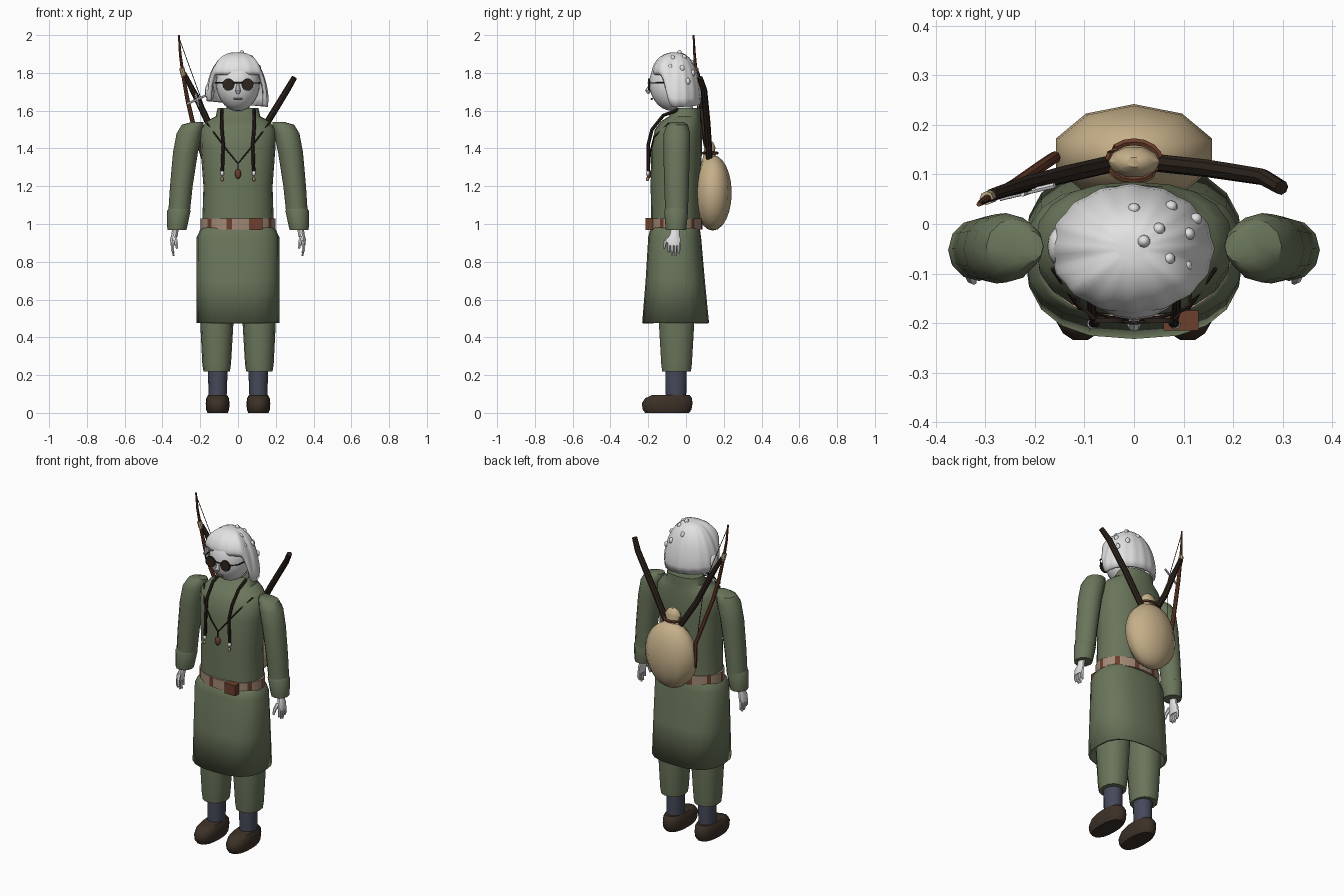
import bpy, bmesh, math
from mathutils import Vector

if "Cube" in bpy.data.objects:
    bpy.data.objects.remove(bpy.data.objects["Cube"])

def mat(name, r, g, b):
    m = bpy.data.materials.new(name)
    m.diffuse_color = (r, g, b, 1)
    m.use_nodes = True
    m.node_tree.nodes["Principled BSDF"].inputs["Base Color"].default_value = m.diffuse_color
    return m

GREEN = mat("coat green", 0.145, 0.18, 0.105)
WHITE = mat("pale white", 0.76, 0.76, 0.76)
TAN = mat("pack tan", 0.56, 0.43, 0.25)
BOOT = mat("boot brown", 0.045, 0.03, 0.02)
SOCK = mat("sock blue", 0.06, 0.066, 0.1)
LEATHER = mat("leather brown", 0.15, 0.05, 0.025)
BELT = mat("belt beige", 0.36, 0.25, 0.18)
DARK = mat("dark wood", 0.026, 0.017, 0.012)

def finish(name, bm, mats, angle=40):
    bmesh.ops.recalc_face_normals(bm, faces=bm.faces)
    me = bpy.data.meshes.new(name)
    bm.to_mesh(me)
    bm.free()
    for m in mats:
        me.materials.append(m)
    ob = bpy.data.objects.new(name, me)
    bpy.context.collection.objects.link(ob)
    bpy.context.view_layer.objects.active = ob
    ob.select_set(True)
    bpy.ops.object.shade_smooth_by_angle(angle=math.radians(angle))
    ob.select_set(False)
    return ob

def skin(bm, rings, close_start=True, close_end=True):
    n = len(rings[0])
    for a, b in zip(rings, rings[1:]):
        for i in range(n):
            j = (i + 1) % n
            bm.faces.new((a[i], a[j], b[j], b[i]))
    if close_start:
        bm.faces.new(rings[0])
    if close_end:
        bm.faces.new(rings[-1])

def loft(name, sections, m, n=16, power=2.0, caps=True, wall=0):
    """Stack of rounded sections: (centre x, centre y, z, radius x, radius y)."""
    bm = bmesh.new()
    rings = []
    for cx, cy, z, rx, ry in sections:
        ring = []
        for i in range(n):
            a = 2 * math.pi * i / n
            c, s = math.cos(a), math.sin(a)
            x = math.copysign(abs(c) ** (2 / power), c)
            y = math.copysign(abs(s) ** (2 / power), s)
            ring.append(bm.verts.new((cx + rx * x, cy + ry * y, z)))
        rings.append(ring)
    skin(bm, rings, caps, caps)
    ob = finish(name, bm, [m])
    if wall:
        mod = ob.modifiers.new("wall", 'SOLIDIFY')
        mod.thickness = wall
    return ob

def tube(name, pts, radii, m, n=8):
    """Round rod along a path, with a radius at every point."""
    bm = bmesh.new()
    pts = [Vector(p) for p in pts]
    if not isinstance(radii, (list, tuple)):
        radii = [radii] * len(pts)
    rings = []
    for k, p in enumerate(pts):
        d = (pts[min(k + 1, len(pts) - 1)] - pts[max(k - 1, 0)]).normalized()
        ref = Vector((1, 0, 0)) if abs(d.x) < 0.7 else Vector((0, 1, 0))
        u = d.cross(ref).normalized()
        v = d.cross(u)
        rings.append([bm.verts.new(p + radii[k] * (u * math.cos(t) + v * math.sin(t)))
                      for t in (2 * math.pi * i / n for i in range(n))])
    skin(bm, rings)
    return finish(name, bm, [m])

def ball(name, loc, size, m, u=16, v=12):
    bm = bmesh.new()
    bmesh.ops.create_uvsphere(bm, u_segments=u, v_segments=v, radius=1)
    for w in bm.verts:
        w.co = Vector(loc) + Vector([c * s for c, s in zip(w.co, size)])
    return finish(name, bm, [m], 60)

def box(name, loc, size, m):
    bm = bmesh.new()
    bmesh.ops.create_cube(bm, size=1)
    for w in bm.verts:
        w.co = Vector(loc) + Vector([c * s for c, s in zip(w.co, size)])
    return finish(name, bm, [m])

# Coat body with standing collar
loft("coat_torso", [(0, -.055, .98, .19, .13), (0, -.055, 1.2, .183, .132),
                    (0, -.05, 1.4, .198, .135), (0, -.04, 1.5, .2, .125),
                    (0, -.025, 1.545, .165, .105), (0, -.005, 1.57, .118, .085),
                    (0, .008, 1.615, .108, .07)], GREEN, 20, 2.3)
loft("coat_skirt", [(0, -.055, .475, .22, .177), (0, -.057, .7, .221, .157),
                    (0, -.06, .93, .219, .14), (0, -.058, .97, .2, .132),
                    (0, -.056, .985, .185, .125)], GREEN, 20, 2.6, caps=False, wall=.012)

# Belt with alternating leather patches, and pouch
bm = bmesh.new()
N = 40
rings = [[bm.verts.new((.199 * math.cos(t), -.055 + .142 * math.sin(t), z))
          for t in (2 * math.pi * i / N for i in range(N))] for z in (.972, 1.03)]
skin(bm, rings)
for i, f in enumerate(bm.faces):
    f.material_index = 1 if i < N and i % 4 == 0 else 0
finish("belt", bm, [BELT, LEATHER])
box("belt_pouch", (.095, -.195, 1.0), (.07, .04, .064), LEATHER)

for s, side in ((1, "left"), (-1, "right")):
    # Sleeve and turned cuff
    loft(side + "_sleeve", [(s * .312, -.05, 1.06, .057, .06), (s * .3, -.05, 1.2, .06, .065),
                            (s * .278, -.05, 1.38, .066, .07), (s * .258, -.048, 1.48, .067, .07),
                            (s * .24, -.045, 1.525, .058, .055),
                            (s * .215, -.045, 1.54, .032, .033)], GREEN, 12)
    loft(side + "_cuff", [(s * .323, -.053, .968, .05, .053), (s * .322, -.053, .985, .053, .056),
                          (s * .313, -.052, 1.07, .062, .063),
                          (s * .311, -.051, 1.085, .055, .058)], GREEN, 12)
    # Hand with fingers
    loft(side + "_palm", [(s * .345, -.065, .885, .013, .034), (s * .342, -.065, .92, .017, .038),
                          (s * .335, -.06, .945, .017, .026), (s * .33, -.055, .99, .018, .022)],
         WHITE, 10)
    for k in range(4):
        y = -.092 + .018 * k
        low = (.85, .833, .83, .845)[k]
        tube(side + "_finger", [(s * .345, y, .9), (s * .347, y, .865), (s * .341, y, low)],
             [.009, .0085, .005], WHITE, 6)
    tube(side + "_thumb", [(s * .335, -.09, .93), (s * .327, -.112, .9), (s * .323, -.117, .87)],
         [.012, .01, .006], WHITE, 6)
    # Trouser leg, sock and boot
    loft(side + "_trouser", [(s * .113, -.05, .22, .07, .078), (s * .113, -.05, .26, .076, .083),
                             (s * .112, -.05, .48, .088, .096),
                             (s * .105, -.05, .8, .092, .1)], GREEN, 14, 2.3)
    loft(side + "_sock", [(s * .108, -.053, .06, .047, .055), (s * .107, -.053, .25, .053, .058)],
         SOCK, 14)
    loft(side + "_boot", [(s * .108, -.1, 0, .054, .118), (s * .108, -.1, .018, .061, .131),
                          (s * .108, -.1, .05, .063, .136), (s * .108, -.092, .078, .06, .125),
                          (s * .108, -.08, .095, .05, .1)], BOOT, 18, 2.4)
    # Round dark lens and glasses arm
    bm = bmesh.new()
    rings = [[bm.verts.new((s * .05 + .032 * math.cos(t), y, 1.738 + .032 * math.sin(t)))
              for t in (2 * math.pi * i / 14 for i in range(14))] for y in (-.2, -.19)]
    skin(bm, rings)
    finish(side + "_lens", bm, [DARK])
    tube(side + "_glasses_arm", [(s * .08, -.192, 1.747), (s * .112, -.16, 1.747),
                                 (s * .122, -.06, 1.747)], .004, DARK, 6)
    # Hanging cord with beads
    tube(side + "_cord", [(s * .085, -.04, 1.605), (s * .087, -.12, 1.575), (s * .085, -.18, 1.5),
                          (s * .078, -.2, 1.42), (s * .083, -.2, 1.28)], .009, DARK)
    ball(side + "_cord_bead", (s * .084, -.202, 1.268), (.011, .011, .014), WHITE, 8, 6)
    ball(side + "_cord_tip", (s * .084, -.204, 1.238), (.009, .009, .012), BELT, 8, 6)
    # Thin necklace
    tube(side + "_necklace", [(s * .165, -.09, 1.535), (s * .11, -.17, 1.46),
                              (s * .05, -.189, 1.38), (0, -.193, 1.32)], .004, DARK, 6)

ball("pendant", (0, -.196, 1.265), (.017, .012, .026), LEATHER, 10, 8)
tube("pendant_link", [(0, -.194, 1.32), (0, -.197, 1.28)], .004, DARK, 6)

# Head, nose, mouth and glasses bridge
loft("neck", [(0, -.01, 1.56, .06, .055), (0, -.03, 1.66, .06, .06)], WHITE)
ball("head", (0, -.07, 1.745), (.116, .124, .147), WHITE, 20, 14)
tube("nose", [(0, -.185, 1.74), (0, -.203, 1.705), (0, -.196, 1.69)], [.008, .014, .008], WHITE)
tube("mouth", [(-.022, -.178, 1.662), (0, -.184, 1.662), (.022, -.178, 1.662)], .005, BELT, 6)
tube("glasses_bridge", [(-.08, -.192, 1.75), (0, -.2, 1.747), (.08, -.192, 1.75)], .004, DARK, 6)

# Bobbed hair: ridged cap whose hem rises above the face
bm = bmesh.new()
N, ROWS = 64, 10
rings = []
for k in range(1, ROWS + 1):
    t = k / ROWS * math.pi / 2
    ring = []
    for i in range(N):
        a = 2 * math.pi * i / N
        front = -math.sin(a)
        e = min(1, max(0, (front - .2) / .5))
        e = e * e * (3 - 2 * e)
        hem = 1.635 + .155 * e + .015 * -math.cos(a) * (1 - e)
        r = math.sin(t) ** .85 * (1 + .014 * math.cos(16 * a)) * (.96 if k == ROWS else 1)
        ring.append(bm.verts.new((-.004 + .166 * r * math.cos(a), -.05 + .131 * r * math.sin(a),
                                  1.91 - (1.91 - hem) * (1 - math.cos(t)))))
    rings.append(ring)
skin(bm, rings, True, False)
hair = finish("hair", bm, [WHITE], 60)
hair.modifiers.new("thickness", 'SOLIDIFY').thickness = .02

# Loose curls on the hair
for x, y in ((.0, .03), (.02, -.035), (.05, -.01), (.075, .035), (.07, -.07), (.11, -.02),
             (.105, -.085), (.06, -.15), (.125, .01)):
    q = min(1, math.hypot((x + .004) / .166, (y + .05) / .131))
    ball("curl", (x, y, 1.64 + .268 * math.sqrt(1 - q * q)), (.013, .013, .018), WHITE, 10, 8)
ball("side_lock", (-.15, -.045, 1.7), (.025, .04, .05), WHITE, 12, 10)

# Backpack sack, gathered neck and tie
ball("sack", (0, .142, 1.165), (.165, .1, .2), TAN, 10, 12)
loft("sack_knot", [(0, .125, 1.33, .065, .045), (0, .125, 1.375, .04, .03),
                   (0, .125, 1.405, .052, .032), (0, .125, 1.43, .035, .022),
                   (0, .125, 1.442, .015, .01)], TAN, 10)
tube("sack_tie", [(.052 * math.cos(t), .128 + .038 * math.sin(t), 1.375)
                  for t in (2 * math.pi * i / 16 for i in range(17))], .008, LEATHER, 6)

# Two dark staves crossing behind the shoulders
tube("left_stave", [(.03, .125, 1.32), (.15, .112, 1.53), (.26, .095, 1.71), (.298, .073, 1.775)],
     [.018, .018, .017, .015], DARK)
tube("right_stave", [(-.03, .125, 1.32), (-.14, .1, 1.5), (-.22, .08, 1.67), (-.287, .06, 1.8)],
     [.018, .018, .017, .012], DARK)

# Bow with grip, string and arrow
tube("bow", [(-.313, .04, 2.0), (-.306, .045, 1.9), (-.29, .055, 1.78), (-.268, .065, 1.66),
             (-.24, .08, 1.54), (-.19, .115, 1.37), (-.16, .135, 1.27), (-.155, .13, 1.12)],
     [.005, .007, .009, .011, .012, .012, .012, .008], LEATHER)
tube("bow_wrap", [(-.298, .052, 1.825), (-.288, .056, 1.785)], .014, TAN)
tube("bow_string", [(-.312, .04, 1.985), (-.18, .08, 1.62), (-.14, .12, 1.15)], .002, DARK, 5)
tube("arrow", [(-.27, .052, 1.635), (-.16, .078, 1.685)], .006, WHITE, 6)
tube("arrow_cross", [(-.225, .06, 1.69), (-.208, .066, 1.62)], .005, WHITE, 6)
